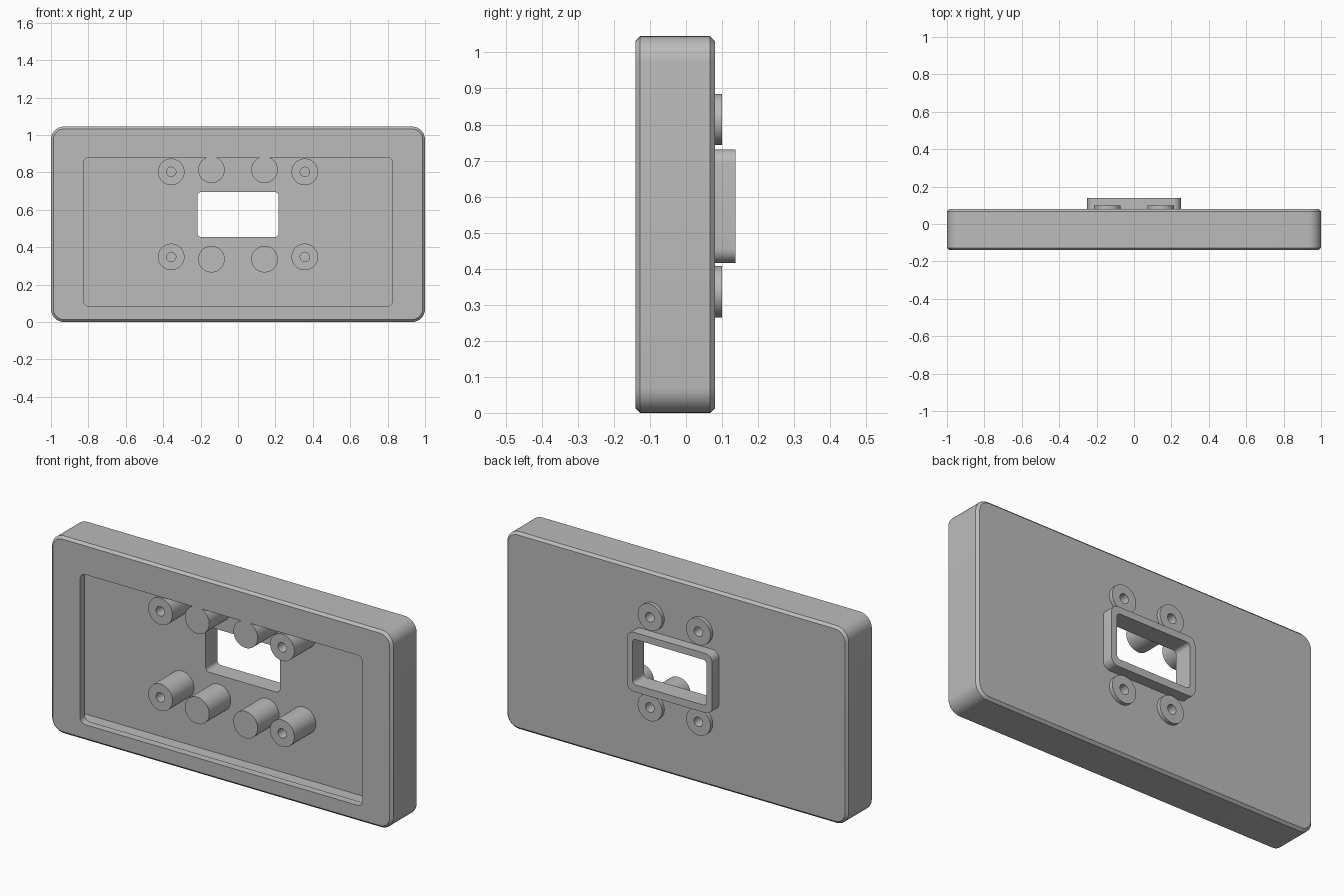
import bpy, bmesh, math

if "Cube" in bpy.data.objects:
    bpy.data.objects.remove(bpy.data.objects["Cube"], do_unlink=True)

# Single plastic colour
gray = bpy.data.materials.new("plain_gray")
gray.use_nodes = True
tone = (0.5, 0.5, 0.5, 1)
gray.diffuse_color = tone
shader = next(n for n in gray.node_tree.nodes if n.type == "BSDF_PRINCIPLED")
shader.inputs["Base Color"].default_value = tone
shader.inputs["Roughness"].default_value = 0.6

FRONT, BACK, WALL = -0.14, 0.08, 0.04
FLOOR = BACK - WALL
HEIGHT = 1.045


def loft(name, rings):
    """Join rings of points into a closed solid."""
    bm = bmesh.new()
    loops = [[bm.verts.new(p) for p in ring] for ring in rings]
    n = len(loops[0])
    for a, b in zip(loops, loops[1:]):
        for i in range(n):
            j = (i + 1) % n
            bm.faces.new((a[i], a[j], b[j], b[i]))
    bm.faces.new(loops[0])
    bm.faces.new(loops[-1])
    bmesh.ops.recalc_face_normals(bm, faces=bm.faces)
    mesh = bpy.data.meshes.new(name)
    bm.to_mesh(mesh)
    bm.free()
    mesh.materials.append(gray)
    obj = bpy.data.objects.new(name, mesh)
    bpy.context.collection.objects.link(obj)
    return obj


def rounded_ring(x0, x1, z0, z1, y, r, steps=8):
    corners = [(x1 - r, z1 - r), (x0 + r, z1 - r), (x0 + r, z0 + r), (x1 - r, z0 + r)]
    ring = []
    for k, (cx, cz) in enumerate(corners):
        for s in range(steps + 1):
            a = (k + s / steps) * math.pi / 2
            ring.append((cx + r * math.cos(a), y, cz + r * math.sin(a)))
    return ring


def slab(name, x0, x1, z0, z1, y0, y1, r, chamfer=0):
    """Rounded rectangle extruded along y, with optional chamfered rims."""
    c = chamfer
    layers = [(y0, 0), (y1, 0)]
    if c:
        layers = [(y0, c), (y0 + c, 0), (y1 - c, 0), (y1, c)]
    return loft(name, [rounded_ring(x0 + i, x1 - i, z0 + i, z1 - i, y, r - i)
                       for y, i in layers])


def rod(name, x, z, r, y0, y1, sides=48):
    turns = [2 * math.pi * i / sides for i in range(sides)]
    return loft(name, [[(x + r * math.cos(a), y, z + r * math.sin(a)) for a in turns]
                       for y in (y0, y1)])


def combine(target, tool, operation="DIFFERENCE"):
    """Apply a boolean and discard the tool."""
    mod = target.modifiers.new("boolean", "BOOLEAN")
    mod.operation = operation
    mod.solver = "EXACT"
    mod.object = tool
    with bpy.context.temp_override(object=target, active_object=target,
                                   selected_objects=[target]):
        bpy.ops.object.modifier_apply(modifier=mod.name)
    bpy.data.objects.remove(tool, do_unlink=True)


# Hollow housing with a lipped front opening
housing = slab("housing", -1, 1, 0, HEIGHT, FRONT, BACK, 0.07, 0.013)
combine(housing, slab("cavity", -1 + WALL, 1 - WALL, WALL, HEIGHT - WALL,
                      FRONT + WALL, FLOOR, 0.03))
combine(housing, slab("opening", -0.827, 0.827, 0.085, 0.88,
                      FRONT - 0.1, FRONT + WALL + 0.02, 0.03))

# Inner posts run through the back wall and carry screw holes from behind
for x in (-0.142, 0.142):
    for z in (0.814, 0.336):
        combine(housing, rod("inner_post", x, z, 0.071, FRONT, 0.10), "UNION")
        combine(housing, rod("rear_hole", x, z, 0.025, FRONT + 0.04, 0.2))

# Window through the back wall
window = (-0.217, 0.217, 0.455, 0.695)
combine(housing, slab("window_cut", *window, FLOOR - 0.03, 0.2, 0.02))
parts = [housing]

# Raised collar around the window
collar = slab("window_collar", -0.25, 0.25, 0.416, 0.731, BACK, 0.138, 0.04)
combine(collar, slab("collar_cut", *window, 0, 0.2, 0.02))
parts.append(collar)

# Outer posts with screw holes from the front
for side, x in (("right", -0.357), ("left", 0.357)):
    for level, z in (("upper", 0.803), ("lower", 0.348)):
        post = rod(f"{level}_{side}_post", x, z, 0.071, FRONT, FLOOR)
        combine(post, rod("front_hole", x, z, 0.025, FRONT - 0.1, FLOOR - 0.01))
        parts.append(post)

# Smooth the rounded surfaces, keep edges sharp
bpy.ops.object.select_all(action="DESELECT")
for part in parts:
    part.select_set(True)
bpy.context.view_layer.objects.active = housing
bpy.ops.object.shade_smooth_by_angle(angle=math.radians(30))
